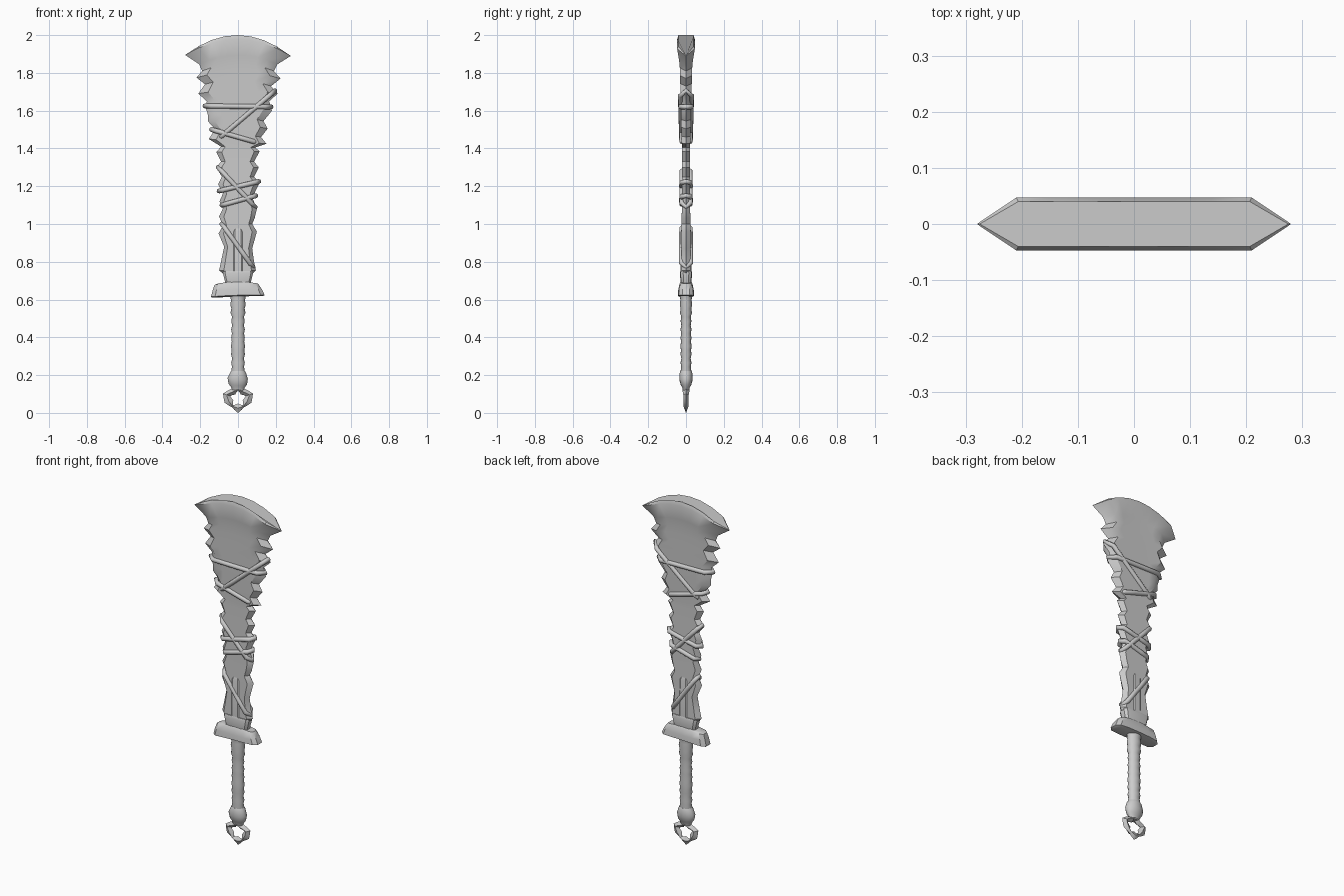
import bpy, bmesh, math, random

if "Cube" in bpy.data.objects:
    bpy.data.objects.remove(bpy.data.objects["Cube"])
random.seed(4)


def finish(name, bm, angle=35):
    bmesh.ops.recalc_face_normals(bm, faces=bm.faces)
    me = bpy.data.meshes.new(name)
    bm.to_mesh(me)
    bm.free()
    ob = bpy.data.objects.new(name, me)
    bpy.context.collection.objects.link(ob)
    bpy.ops.object.select_all(action='DESELECT')
    ob.select_set(True)
    bpy.context.view_layer.objects.active = ob
    bpy.ops.object.shade_smooth_by_angle(angle=math.radians(angle))
    return ob


def skin(bm, rings, closed=False):
    n = len(rings[0])
    count = len(rings) if closed else len(rings) - 1
    for i in range(count):
        a, b = rings[i], rings[(i + 1) % len(rings)]
        for j in range(n):
            k = (j + 1) % n
            bm.faces.new((a[j], a[k], b[k], b[j]))
    if not closed:
        bm.faces.new(rings[0])
        bm.faces.new(rings[-1])


# rows: left z, left width, right z, right width, half thickness, upward bow
def loft(name, rows, profile, angle=35):
    bm = bmesh.new()
    rings = []
    for zl, xl, zr, xr, t, bow in rows:
        ring = []
        for u, v in profile:
            z = zl + (zr - zl) * (u + 1) / 2 + bow * (1 - u * u)
            ring.append(bm.verts.new((u * (xl if u < 0 else xr), v * t, z)))
        rings.append(ring)
    skin(bm, rings)
    return finish(name, bm, angle)


def interp(z, table):
    if z <= table[0][0]:
        return table[0][1]
    for (a, p), (b, q) in zip(table, table[1:]):
        if z <= b:
            return p + (q - p) * (z - a) / (b - a)
    return table[-1][1]


def sym(z, x, t, bow=0):
    return (z, x, z, x, t, bow)


cols = [-.75, -.5, -.25, 0, .25, .5, .75]
HEX = [(-1, 0)] + [(u, -1) for u in cols] + [(1, 0)] + [(u, 1) for u in reversed(cols)]
ROUND = [(math.cos(k * math.tau / 16), math.sin(k * math.tau / 16)) for k in range(16)]
THICK = [(.72, .024), (1.4, .021), (1.6, .027), (1.8, .032), (1.85, .037), (1.89, .047)]
BOW = [(1.5, 0), (1.7, .02), (1.84, .045), (1.89, .085)]

# Jagged blade: left z, left width, right z, right width
edge = [
    (.72, .06, .72, .06), (.755, .1, .755, .095), (.80, .09, .80, .085),
    (.88, .073, .87, .075), (.95, .103, .96, .1), (.99, .08, 1.0, .075),
    (1.04, .1, 1.03, .088), (1.08, .08, 1.08, .1), (1.12, .098, 1.13, .08),
    (1.16, .08, 1.17, .09), (1.21, .105, 1.22, .115), (1.25, .085, 1.25, .085),
    (1.30, .115, 1.30, .11), (1.33, .09, 1.33, .085), (1.38, .115, 1.385, .115),
    (1.41, .09, 1.405, .09), (1.45, .155, 1.425, .15), (1.50, .12, 1.46, .122),
    (1.545, .16, 1.505, .157), (1.58, .16, 1.545, .135), (1.62, .172, 1.60, .18),
    (1.65, .165, 1.65, .165), (1.69, .21, 1.69, .21), (1.74, .175, 1.73, .175),
    (1.775, .22, 1.77, .225), (1.81, .19, 1.81, .19), (1.845, .205, 1.845, .208),
    (1.895, .28, 1.89, .28)]
rows = [e + (interp(e[0], THICK), interp(e[0], BOW)) for e in edge]
rows.append((1.897, .275, 1.893, .275, .04, .105))
loft("blade", rows, HEX)

# Cords wrapped round the blade: left x, left z, right x, right z
cords = [
    (-.175, 1.625, .175, 1.62), (-.11, 1.445, .195, 1.705), (-.14, 1.50, .105, 1.43),
    (-.105, 1.30, .09, 1.09), (-.1, 1.175, .11, 1.225), (-.085, 1.10, .095, 1.15),
    (-.085, 1.0, .08, .77)]
for n, (x0, z0, x1, z1) in enumerate(cords):
    cu = bpy.data.curves.new("cord", 'CURVE')
    cu.dimensions = '3D'
    cu.bevel_depth = .013
    cu.bevel_resolution = 2
    sp = cu.splines.new('POLY')
    path = [(0, 0), (.1, -1), (.35, -1), (.65, -1), (.9, -1),
            (1, 0), (.9, 1), (.65, 1), (.35, 1), (.1, 1)]
    sp.points.add(len(path) - 1)
    sp.use_cyclic_u = True
    sp.use_smooth = True
    for p, (f, side) in zip(sp.points, path):
        z = z0 + (z1 - z0) * f
        p.co = (x0 + (x1 - x0) * f, side * (interp(z, THICK) + .001), z, 1)
    ob = bpy.data.objects.new("cord_%d" % (n + 1), cu)
    bpy.context.collection.objects.link(ob)

# Raised rib at the base of the blade
bar = [(-1, -.8), (-.7, -1), (.7, -1), (1, -.8), (1, .8), (.7, 1), (-.7, 1), (-1, .8)]
loft("blade_rib", [sym(.72, .026, .029), sym(.96, .024, .028), sym(.98, .018, .022)], bar)

# Collar and guard
BOX = [(-1, -.45), (-.85, -.9), (-.5, -1), (0, -1), (.5, -1), (.85, -.9), (1, -.45),
       (1, .45), (.85, .9), (.5, 1), (0, 1), (-.5, 1), (-.85, .9), (-1, .45)]
loft("collar", [sym(.675, .068, .028), sym(.70, .07, .029), sym(.74, .08, .033),
                sym(.752, .077, .029)], BOX)
loft("guard", [(.61, .138, .618, .132, .036, .008), (.615, .143, .623, .141, .043, .004),
               (.65, .134, .652, .128, .041, 0), (.678, .124, .676, .112, .034, .008),
               (.685, .105, .685, .105, .027, .01)], BOX)

# Grip with an uneven wrapped surface
grip = []
for i in range(20):
    z = .20 + i * .022
    r = .034 + (.003 if i % 2 else -.002) + random.uniform(-.0015, .0015)
    r += .005 * max(0, (z - .5) / .12)
    grip.append(sym(z, r, r * .8))
loft("grip", grip, ROUND, 50)

# Pommel
loft("pommel", [sym(.115, .03, .016), sym(.135, .036, .02), (.155, .05, .15, .048, .027, -.008),
                (.185, .055, .18, .052, .035, -.008), sym(.21, .043, .034), sym(.222, .036, .029)],
     ROUND)

# Pommel ring with a star-shaped hole
bm = bmesh.new()
outer = [.055, .062, .083, .074, .056, .076, .056, .074, .083, .062]
rings = []
for k in range(20):
    i, half = divmod(k, 2)
    a = math.pi / 2 - k * math.tau / 20
    ro, ri = outer[i], (.043 if i % 2 == 0 else .026)
    if half:
        ro = (ro + outer[(i + 1) % 10]) / 2 - .003
        ri = .033
    z0 = .086
    t = .012 + .007 * max(0, math.sin(a))
    if k == 10:
        t = .009
    rm = (ro + ri) / 2
    rings.append([bm.verts.new((r * math.cos(a), y, z0 + r * math.sin(a)))
                  for r, y in ((ro, 0), (rm, -t), (ri, 0), (rm, t))])
skin(bm, rings, True)
ring = finish("pommel_ring", bm)
ring.location.z = -.01 + .0  # lowest tip rests on the ground
